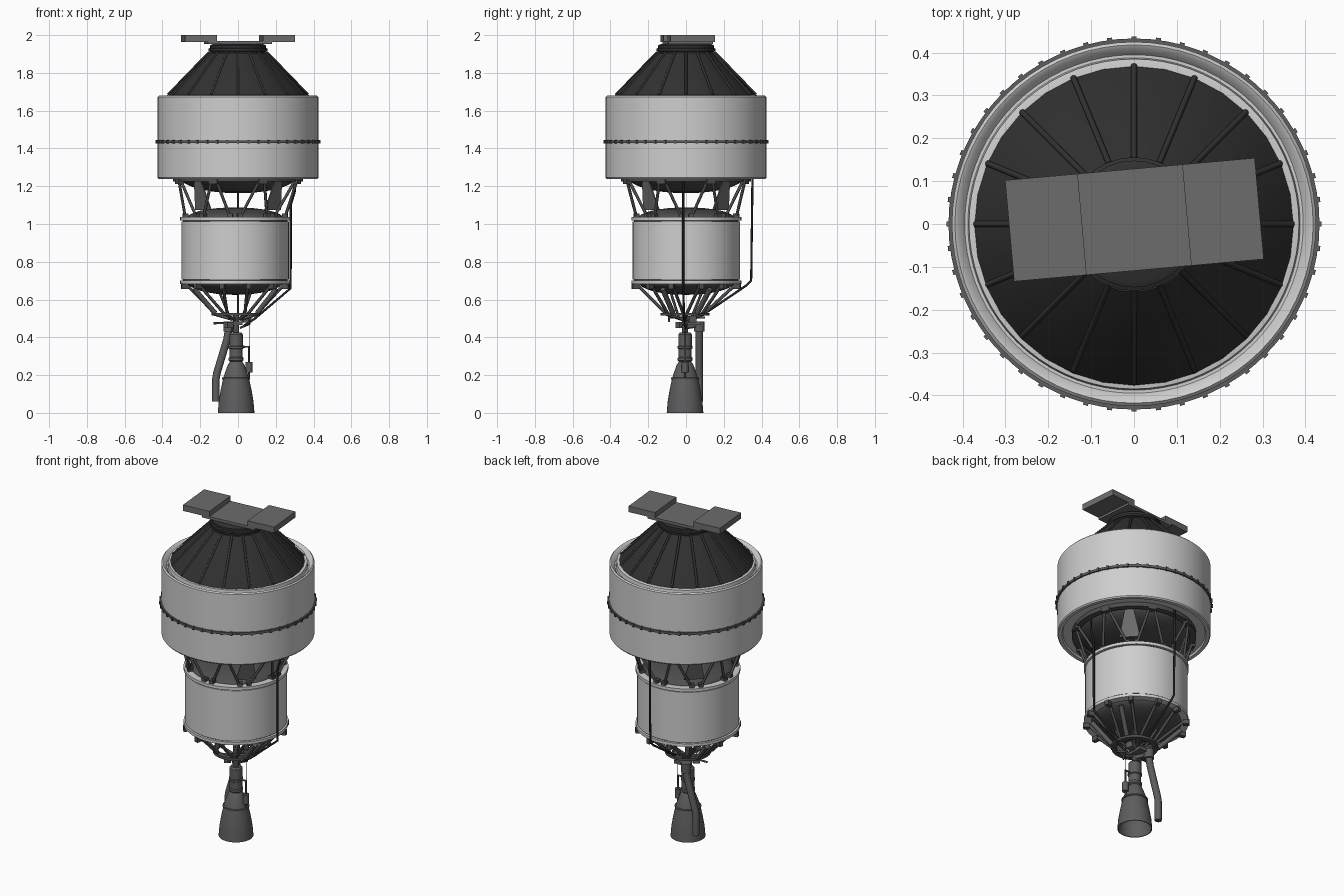
import bpy, bmesh, math
from mathutils import Matrix, Vector

if "Cube" in bpy.data.objects:
    bpy.data.objects.remove(bpy.data.objects["Cube"])

def material(name, v):
    m = bpy.data.materials.new(name)
    m.diffuse_color = (v, v, v, 1)
    m.use_nodes = True
    m.node_tree.nodes["Principled BSDF"].inputs["Base Color"].default_value = m.diffuse_color
    return m

LIGHT = material("light_grey", 0.62)
PLATE = material("plate_grey", 0.15)
METAL = material("engine_grey", 0.11)
DOME = material("dome_grey", 0.075)
STRUT = material("strut_grey", 0.08)
BLACK = material("cone_black", 0.03)
LINE = material("line_black", 0.02)

def finish(name, bm, mat):
    bmesh.ops.recalc_face_normals(bm, faces=bm.faces)
    for f in bm.faces:
        f.smooth = True
    for e in bm.edges:  # keep hard edges sharp
        e.smooth = len(e.link_faces) == 2 and e.calc_face_angle(0) < math.radians(30)
    me = bpy.data.meshes.new(name)
    bm.to_mesh(me)
    bm.free()
    me.materials.append(mat)
    ob = bpy.data.objects.new(name, me)
    bpy.context.collection.objects.link(ob)
    return ob

def lathe(name, prof, mat, seg=64, c=(0, 0), loop=False):
    bm = bmesh.new()
    rings = []
    for r, z in prof:
        if r < 1e-6:
            rings.append([bm.verts.new((c[0], c[1], z))] * seg)
        else:
            rings.append([bm.verts.new((c[0] + r * math.cos(2 * math.pi * i / seg),
                                        c[1] + r * math.sin(2 * math.pi * i / seg), z))
                          for i in range(seg)])
    pairs = list(zip(rings, rings[1:])) + ([(rings[-1], rings[0])] if loop else [])
    for a, b in pairs:
        for i in range(seg):
            j = (i + 1) % seg
            vs = list(dict.fromkeys((a[i], a[j], b[j], b[i])))
            if len(vs) > 2:
                bm.faces.new(vs)
    return finish(name, bm, mat)

def cyl(name, r, z0, z1, mat, seg=64, c=(0, 0)):
    return lathe(name, [(0, z0), (r, z0), (r, z1), (0, z1)], mat, seg, c)

def cap(name, r, z0, z1, mat, c=(0, 0)):
    prof = [(0, z0)] + [(r * math.cos(t * math.pi / 16), z0 + (z1 - z0) * math.sin(t * math.pi / 16))
                        for t in range(9)]
    prof[-1] = (0, z1)
    return lathe(name, prof, mat, 48, c)

def boxes(name, items, mat):
    # each item: centre, size, turn about z
    bm = bmesh.new()
    for c, s, a in items:
        M = Matrix.Translation(c) @ Matrix.Rotation(a, 4, 'Z') @ Matrix.Diagonal((*s, 1))
        bmesh.ops.create_cube(bm, size=1, matrix=M)
    return finish(name, bm, mat)

def rods(name, paths, r, mat):
    cu = bpy.data.curves.new(name, 'CURVE')
    cu.dimensions = '3D'
    cu.bevel_depth = r
    cu.bevel_resolution = 2
    cu.use_fill_caps = True
    for p in paths:
        sp = cu.splines.new('POLY')
        sp.points.add(len(p) - 1)
        for pt, co in zip(sp.points, p):
            pt.co = (*co, 1)
    cu.materials.append(mat)
    ob = bpy.data.objects.new(name, cu)
    bpy.context.collection.objects.link(ob)
    return ob

def pol(r, deg, z, c=(0, 0)):
    a = math.radians(deg)
    return (c[0] + r * math.cos(a), c[1] + r * math.sin(a), z)

LC = (-0.015, 0.002)   # lower tank axis
EC = (-0.01, -0.005)   # engine axis

# Upper tank with recessed top groove and underside
lathe("upper_tank", [(0, 1.25), (0.395, 1.25), (0.40, 1.238), (0.42, 1.238), (0.425, 1.245),
                     (0.425, 1.673), (0.418, 1.68), (0.41, 1.676), (0.395, 1.655), (0.388, 1.655),
                     (0.385, 1.68), (0.37, 1.683), (0, 1.683)], LIGHT, 72)
lathe("tank_flange", [(0.42, 1.428), (0.433, 1.428), (0.433, 1.442), (0.42, 1.442)], METAL, 72, loop=True)
boxes("flange_bolts", [(pol(0.432, k * 7.5, 1.435), (0.012, 0.012, 0.02), math.radians(k * 7.5))
                       for k in range(48)], METAL)
cap("upper_tank_dome", 0.31, 1.252, 1.163, DOME)
lathe("dome_collar", [(0.31, 1.225), (0.345, 1.225), (0.345, 1.255), (0.31, 1.255)], DOME, 64, loop=True)

# Forward cone with ribs and neck
lathe("payload_cone", [(0, 1.67), (0.378, 1.67), (0.372, 1.683), (0.155, 1.905), (0, 1.905)],
      BLACK, 32, (0, -0.004))
rods("cone_ribs", [[pol(0.37, k * 22.5, 1.685), pol(0.152, k * 22.5, 1.91)] for k in range(16)],
     0.007, BLACK)
lathe("cone_neck", [(0, 1.9), (0.148, 1.9), (0.148, 1.912), (0.156, 1.916), (0.156, 1.928),
                    (0.148, 1.932), (0.148, 1.945), (0.135, 1.952), (0, 1.952)], BLACK, 32)

# Top plates, turned slightly
turn = math.radians(5.1)
R = Matrix.Rotation(turn, 4, 'Z')
def top(x, z):
    return R @ Vector((x, 0, z)) + Vector((0.001, 0.01, 0))
boxes("centre_plate", [(top(0, 1.96), (0.34, 0.237, 0.016), turn)], PLATE)
boxes("side_boxes", [(top(s * 0.2075, 1.982), (0.17, 0.237, 0.036), turn) for s in (-1, 1)], PLATE)

# Struts, feet and panels between the tanks
paths, brackets = [], []
for k in range(8):
    a = 22.5 + 45 * k
    brackets.append((pol(0.335, a, 1.225), (0.03, 0.05, 0.025), math.radians(a)))
    for d in (-17, 17):
        paths.append([pol(0.335, a + d * 0.12, 1.235), pol(0.265, a + d, 1.035, LC)])
        brackets.append((pol(0.265, a + d, 1.045, LC), (0.03, 0.026, 0.02), math.radians(a + d)))
rods("intertank_struts", paths, 0.008, STRUT)
boxes("strut_brackets", brackets, STRUT)
bm = bmesh.new()
for k in range(4):
    M = Matrix.Rotation(math.radians(45 + 90 * k), 4, 'Z')
    v = [bm.verts.new(M @ Vector((r + t, y, z))) for t in (0, 0.008)
         for r, y, z in ((0.255, -0.058, 1.075), (0.255, 0.058, 1.075),
                         (0.3, 0.023, 1.24), (0.3, -0.023, 1.24))]
    for f in ((0, 1, 2, 3), (4, 5, 6, 7), (0, 1, 5, 4), (1, 2, 6, 5), (2, 3, 7, 6), (3, 0, 4, 7)):
        bm.faces.new([v[i] for i in f])
finish("intertank_panels", bm, PLATE)

# Lower tank with end rings and domes
cyl("lower_tank", 0.284, 0.705, 1.012, LIGHT, 64, LC)
for n, z in (("upper_ring", 1.018), ("lower_ring", 0.682)):
    lathe(n, [(0.24, z), (0.291, z), (0.291, z + 0.018), (0.24, z + 0.018)], LIGHT, 64, LC, True)
cyl("upper_ring_gap", 0.277, 1.008, 1.02, STRUT, 64, LC)
cyl("lower_ring_gap", 0.277, 0.695, 0.708, STRUT, 64, LC)
cap("lower_tank_top_dome", 0.255, 1.03, 1.088, DOME, LC)
cap("lower_tank_bottom_dome", 0.255, 0.695, 0.625, DOME, LC)

# Thrust frame under the lower tank
paths, feet = [], []
for k in range(6):
    a = 60 * k
    for d in (-16, 16):
        paths.append([pol(0.275, a + d, 0.685, LC), pol(0.11, a + d * 0.3, 0.525, EC)])
        feet.append((pol(0.278, a + d, 0.67, LC), (0.035, 0.025, 0.03), math.radians(a + d)))
rods("thrust_frame", paths, 0.0085, STRUT)
boxes("thrust_frame_feet", feet, STRUT)
rods("thick_braces", [[pol(0.25, a, 0.655, LC), pol(0.13, a, 0.53, EC)] for a in (30, 150, 210, 330)],
     0.014, METAL)
lathe("frame_hub_ring", [(0.10, 0.515), (0.13, 0.515), (0.13, 0.53), (0.10, 0.53)], STRUT, 24, EC, True)
rods("hub_spokes", [[pol(0.115, a, 0.522, EC), pol(0.02, a + 12, 0.495, EC)] for a in range(0, 360, 60)],
     0.008, STRUT)
rods("inner_braces", [[pol(0.12, a, 0.645, LC), pol(0.045, a, 0.5, EC)] for a in range(45, 360, 90)],
     0.007, STRUT)
rods("small_plumbing", [[(-0.13, -0.02, 0.475), (-0.03, -0.02, 0.475), (-0.03, 0, 0.43)],
                        [(0.0, -0.09, 0.48), (0.0, -0.09, 0.505), (0.0, 0.1, 0.505)],
                        [(0.06, 0.04, 0.52), (0.06, 0.0, 0.47), (0.01, 0.0, 0.45)]], 0.006, STRUT)
boxes("hub_fittings", [((0.045, 0.03, 0.495), (0.045, 0.04, 0.035), 0.3),
                       ((-0.05, -0.03, 0.465), (0.04, 0.035, 0.03), 0.6),
                       ((0.0, 0.03, 0.475), (0.05, 0.1, 0.02), 0)], METAL)

# Engine: gimbal shaft, chamber and hollow nozzle
cyl("gimbal_shaft", 0.016, 0.4, 0.53, STRUT, 16, EC)
lathe("combustion_chamber", [(0, 0.425), (0.028, 0.425), (0.036, 0.415), (0.036, 0.355), (0.04, 0.352),
                             (0.04, 0.342), (0.035, 0.338), (0.035, 0.295), (0.04, 0.29), (0.04, 0.278),
                             (0.033, 0.272), (0.033, 0.24), (0, 0.24)], METAL, 32, EC)
lathe("nozzle", [(0.032, 0.272), (0.044, 0.255), (0.06, 0.21), (0.067, 0.188), (0.074, 0.186),
                 (0.074, 0.178), (0.07, 0.176), (0.082, 0.12), (0.092, 0.06), (0.097, 0.0),
                 (0.092, 0.0), (0.087, 0.06), (0.077, 0.12), (0.062, 0.188), (0.027, 0.255)],
      METAL, 40, EC, True)

# Exhaust duct beside the nozzle
rods("exhaust_duct", [[(-0.05, 0.07, 0.44), (-0.058, 0.07, 0.39), (-0.112, 0.07, 0.21),
                       (-0.117, 0.07, 0.18), (-0.117, 0.07, 0.06)]], 0.02, METAL)
cyl("turbine_housing", 0.028, 0.43, 0.485, METAL, 20, (-0.05, 0.07))
rods("turbine_link", [[(-0.05, 0.07, 0.465), (-0.01, 0, 0.455)]], 0.012, METAL)

# Side canister and its tubes
cyl("side_canister", 0.018, 0.215, 0.27, METAL, 16, (0.058, -0.005))
rods("canister_tubes", [[(0.02, -0.005, 0.35), (0.058, -0.005, 0.35), (0.058, -0.005, 0.19),
                         (0.045, -0.005, 0.185)]], 0.006, STRUT)
rods("thin_line", [[(0.06, -0.005, 0.52), (0.06, -0.005, 0.35)]], 0.002, LINE)

# Long feed lines outside the lower tank
rods("feed_lines", [[(0.30, -0.015, 1.24), (0.30, -0.015, 1.17), (0.279, -0.015, 1.1),
                     (0.279, -0.015, 0.66), (0.09, -0.01, 0.5), (0.03, -0.005, 0.46)],
                    [(0, 0.352, 1.24), (0, 0.345, 0.7), (0, 0.32, 0.675),
                     (0, 0.12, 0.54), (0, 0.05, 0.5)]], 0.006, LINE)
